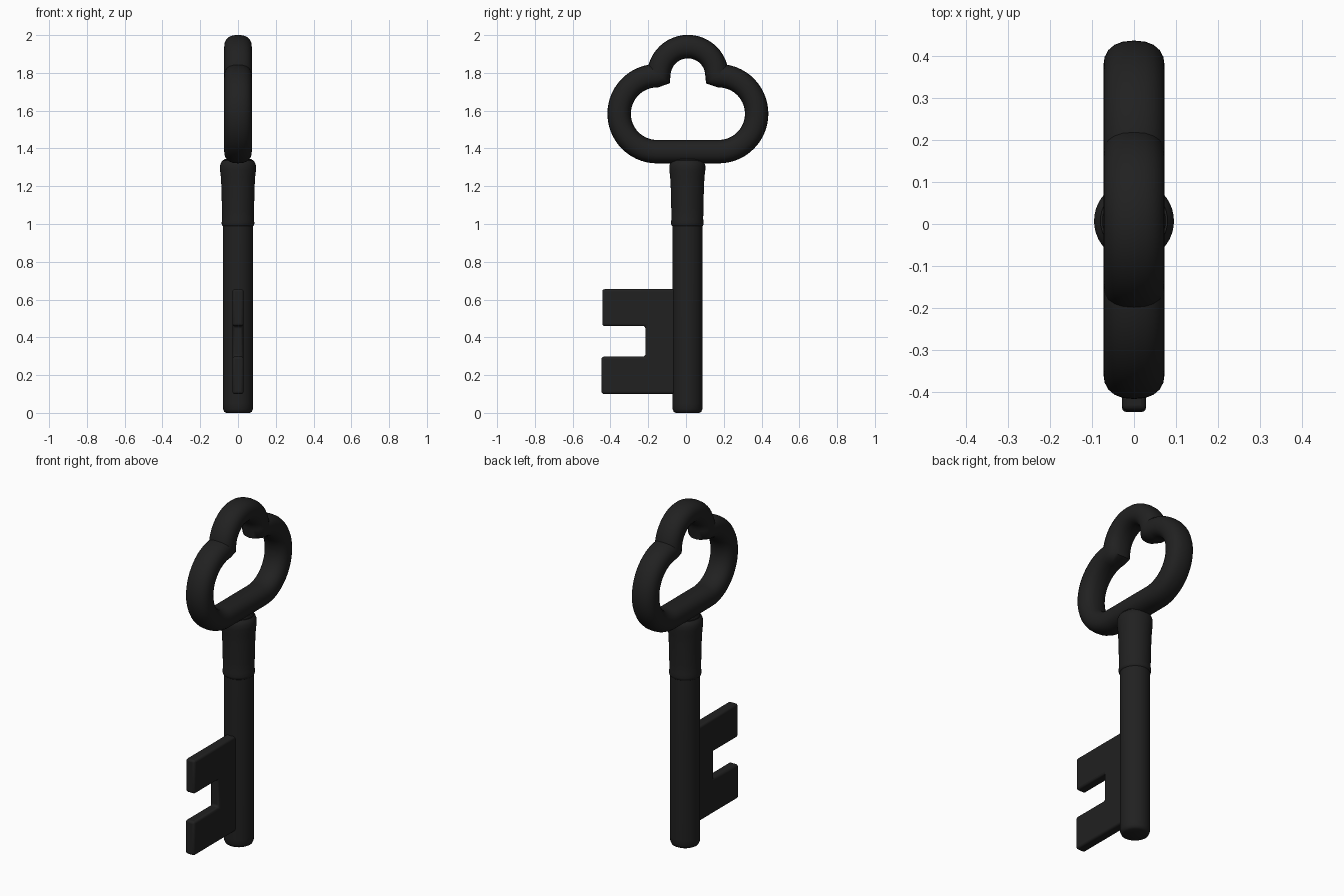
import bpy, bmesh, math
from mathutils import Vector

if "Cube" in bpy.data.objects:
    bpy.data.objects.remove(bpy.data.objects["Cube"])

CY = 0.01  # centre line of the key in y
iron = bpy.data.materials.new("black iron")
iron.diffuse_color = (0.015, 0.015, 0.015, 1)
iron.use_nodes = True
iron.node_tree.nodes["Principled BSDF"].inputs["Base Color"].default_value = iron.diffuse_color


def make(name, bm, angle=40):
    bmesh.ops.recalc_face_normals(bm, faces=bm.faces)
    me = bpy.data.meshes.new(name)
    bm.to_mesh(me)
    bm.free()
    me.materials.append(iron)
    ob = bpy.data.objects.new(name, me)
    bpy.context.collection.objects.link(ob)
    bpy.ops.object.select_all(action='DESELECT')
    ob.select_set(True)
    bpy.context.view_layer.objects.active = ob
    bpy.ops.object.shade_smooth_by_angle(angle=math.radians(angle))
    return ob


def lathe(name, profile, cy, n=40):
    bm = bmesh.new()
    rings = [[bm.verts.new((r * math.cos(2 * math.pi * i / n),
                            cy + r * math.sin(2 * math.pi * i / n), z))
              for i in range(n)] for r, z in profile]
    for a, b in zip(rings, rings[1:]):
        for i in range(n):
            j = (i + 1) % n
            bm.faces.new((a[i], a[j], b[j], b[i]))
    bm.faces.new(rings[0])
    bm.faces.new(rings[-1])
    return make(name, bm)


# shaft with rounded tip, and the tapered collar under the bow
lathe("shaft", [(0.062, 0.0), (0.073, 0.006), (0.079, 0.02), (0.08, 0.05),
                (0.08, 1.34)], CY - 0.002)
lathe("collar", [(0.075, 0.985), (0.084, 0.992), (0.087, 1.005), (0.084, 1.025),
                 (0.085, 1.08), (0.088, 1.2), (0.091, 1.25), (0.095, 1.285),
                 (0.095, 1.31), (0.088, 1.328), (0.07, 1.345)], CY - 0.003)


# trefoil bow: a tube swept along three arcs with mitred corners
def arc(cy, cz, r, a0, a1, n):
    return [Vector((cy + r * math.cos(math.radians(a0 + (a1 - a0) * i / n)),
                    cz + r * math.sin(math.radians(a0 + (a1 - a0) * i / n))))
            for i in range(n + 1)]


path = (arc(CY + 0.163, 1.584, 0.201, -90, 88, 28)
        + arc(CY, 1.785, 0.154, 2, 178, 24)[0:]
        + arc(CY - 0.163, 1.584, 0.201, 92, 270, 28))
# merge the points that meet at the two cusps
pts = []
for p in path:
    if pts and (p - pts[-1]).length < 0.014:
        pts[-1] = (pts[-1] + p) / 2
    else:
        pts.append(p)

bm = bmesh.new()
rings, n, m = [], len(pts), 20
for k, p in enumerate(pts):
    t0 = (p - pts[k - 1]).normalized()
    t1 = (pts[(k + 1) % n] - p).normalized()
    t = (t0 + t1).normalized()
    nor = Vector((t.y, -t.x)) / max(t.dot(t0), 0.7)
    ring = []
    for i in range(m):
        a = 2 * math.pi * i / m
        c, s = math.cos(a), math.sin(a)
        u = math.copysign(abs(c) ** 0.85, c) * 0.062
        x = math.copysign(abs(s) ** 0.85, s) * 0.073
        q = p + nor * u
        ring.append(bm.verts.new((x, q.x, q.y)))
    rings.append(ring)
for k in range(n):
    a, b = rings[k], rings[(k + 1) % n]
    for i in range(m):
        j = (i + 1) % m
        bm.faces.new((a[i], a[j], b[j], b[i]))
make("bow", bm, 60)

# notched bit plate
outline = [(0.0, 0.1), (-0.447, 0.1), (-0.447, 0.298), (-0.215, 0.298),
           (-0.215, 0.46), (-0.443, 0.46), (-0.443, 0.655), (0.0, 0.655)]
bm = bmesh.new()
f = bm.faces.new([bm.verts.new((-0.029, y, z)) for y, z in outline])
ext = bmesh.ops.extrude_face_region(bm, geom=[f])
bmesh.ops.translate(bm, vec=(0.058, 0, 0),
                    verts=[v for v in ext["geom"] if isinstance(v, bmesh.types.BMVert)])
bit = make("bit", bm)
bev = bit.modifiers.new("rounded edges", 'BEVEL')
bev.width = 0.012
bev.segments = 3
